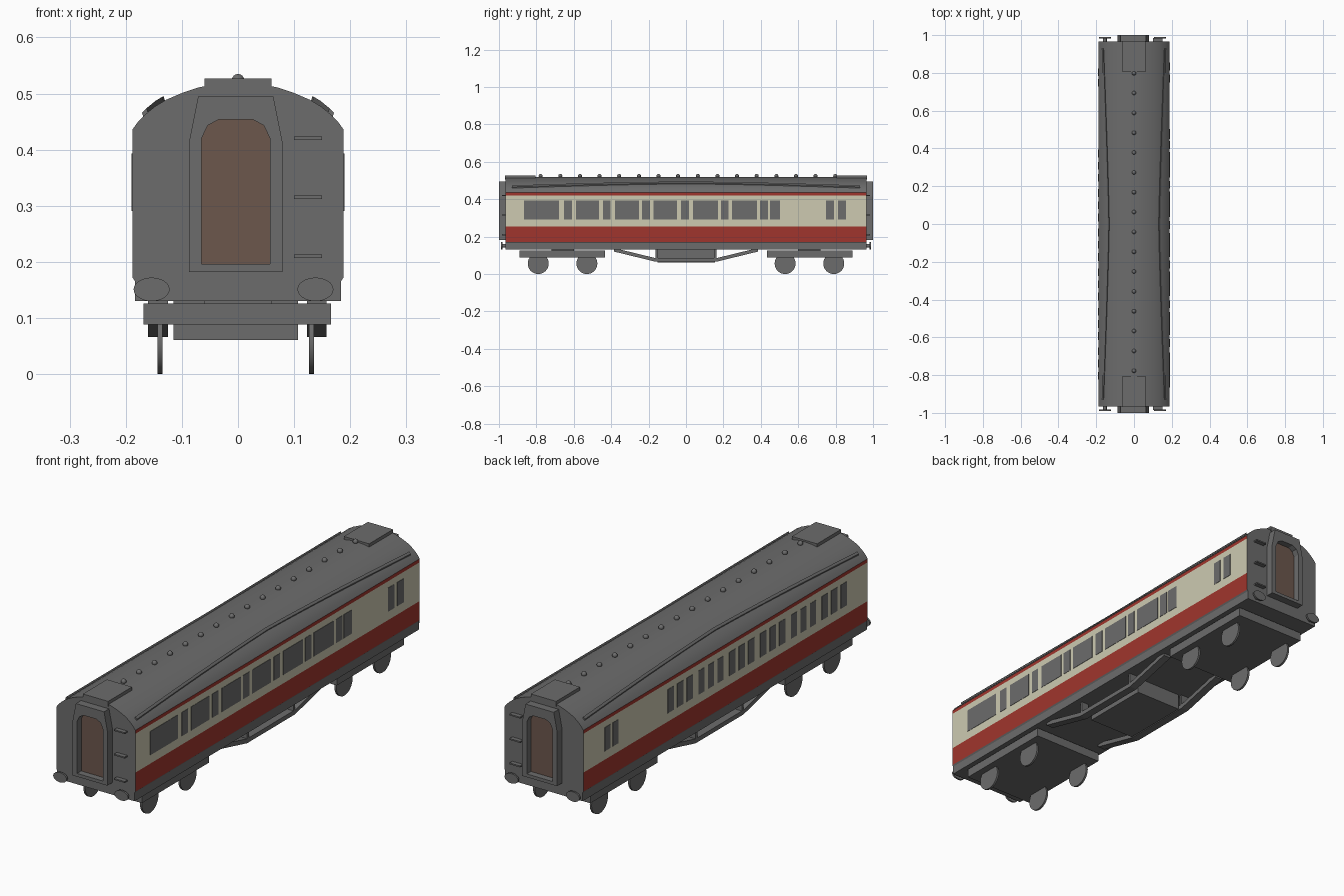
import bpy, bmesh, math
from mathutils import Matrix

if "Cube" in bpy.data.objects:
    bpy.data.objects.remove(bpy.data.objects["Cube"])


def material(name, rgb):
    m = bpy.data.materials.new(name)
    m.diffuse_color = (*rgb, 1)
    m.use_nodes = True
    m.node_tree.nodes["Principled BSDF"].inputs["Base Color"].default_value = m.diffuse_color
    return m


GREY = material("grey", (0.15, 0.15, 0.15))
RED = material("red", (0.35, 0.036, 0.026))
CREAM = material("cream", (0.61, 0.59, 0.44))
BROWN = material("brown", (0.15, 0.095, 0.073))


def finish(name, bm, mats, smooth=0):
    bmesh.ops.recalc_face_normals(bm, faces=bm.faces)
    me = bpy.data.meshes.new(name)
    bm.to_mesh(me)
    bm.free()
    for m in mats:
        me.materials.append(m)
    if smooth:
        for p in me.polygons:
            p.use_smooth = True
        me.set_sharp_from_angle(angle=math.radians(smooth))
    ob = bpy.data.objects.new(name, me)
    bpy.context.collection.objects.link(ob)
    return ob


def loft(name, rings, mats, loop=False, smooth=0, rule=None):
    """Bridge rings of points, capping the ends or joining them in a loop."""
    bm = bmesh.new()
    vs = [[bm.verts.new(p) for p in r] for r in rings]
    n = len(vs[0])
    pairs = list(zip(vs, vs[1:])) + ([(vs[-1], vs[0])] if loop else [])
    for a, b in pairs:
        for i in range(n):
            j = (i + 1) % n
            bm.faces.new((a[i], a[j], b[j], b[i]))
    if not loop:
        bm.faces.new(vs[0])
        bm.faces.new(vs[-1])
    if rule:
        bm.normal_update()
        for f in bm.faces:
            f.material_index = rule(f)
    return finish(name, bm, mats, smooth)


def boxes(name, spans, mat):
    """One object made of boxes given as (x0, x1, y0, y1, z0, z1)."""
    bm = bmesh.new()
    for x0, x1, y0, y1, z0, z1 in spans:
        mtx = (Matrix.Translation(((x0 + x1) / 2, (y0 + y1) / 2, (z0 + z1) / 2))
               @ Matrix.Diagonal((x1 - x0, y1 - y0, z1 - z0, 1)))
        bmesh.ops.create_cube(bm, size=1, matrix=mtx)
    return finish(name, bm, [mat])


def disc(bm, centre, rx, rz, depth, axis, sides=32):
    turn = Matrix.Rotation(math.pi / 2, 4, 'Y' if axis == 'x' else 'X')
    scale = Matrix.Diagonal((rx, rx, rz, 1)) if axis == 'y' else Matrix.Diagonal((1, rx, rz, 1))
    if axis == 'y':
        scale[1][1] = 1
    bmesh.ops.create_cone(bm, cap_ends=True, segments=sides, radius1=1, radius2=1, depth=depth,
                          matrix=Matrix.Translation(centre) @ scale @ turn)


# Body shell with arched roof, coloured in bands by height
ROOF = [(0.188, 0.436), (0.178, 0.450), (0.165, 0.463), (0.148, 0.477), (0.128, 0.489),
        (0.100, 0.501), (0.070, 0.511), (0.035, 0.518), (0.0, 0.520)]
half = [(0.184, 0.13), (0.184, 0.166), (0.188, 0.172), (0.188, 0.254), (0.188, 0.421)] + ROOF
outline = half + [(-x, z) for x, z in reversed(half[:-1])]


def band(f):
    z = f.calc_center_median().z
    if abs(f.normal.x) < 0.9 or z < 0.17 or z > 0.436:
        return 0
    return 2 if 0.254 < z < 0.421 else 1


loft("coach_body", [[(x, y, z) for x, z in outline] for y in (-0.966, 0.966)],
     [GREY, RED, CREAM], smooth=30, rule=band)

# Corridor side windows (right) and compartment side windows (left)
right = [(-0.866, -0.679), (-0.652, -0.610), (-0.588, -0.465), (-0.444, -0.404), (-0.380, -0.251),
         (-0.235, -0.193), (-0.174, -0.048), (-0.027, 0.016), (0.037, 0.171), (0.187, 0.227),
         (0.246, 0.380), (0.396, 0.439), (0.449, 0.503), (0.749, 0.791), (0.813, 0.856)]
left = [(0.783, 0.822), (0.728, 0.767)]
for g in range(6):
    for k in range(3):
        y1 = 0.394 - 0.2095 * g - 0.0645 * k
        left.append((y1 - 0.041, y1))
boxes("right_windows", [(0.187, 0.1895, a, b, 0.291, 0.393) for a, b in right], GREY)
boxes("left_windows", [(-0.1895, -0.187, a, b, 0.291, 0.393) for a, b in left], GREY)


# Curved rain strips on the roof
def roof_z(x):
    for (xa, za), (xb, zb) in zip(ROOF, ROOF[1:]):
        if xb <= x <= xa:
            return za + (zb - za) * (xa - x) / (xa - xb)


for side, label in ((1, "right"), (-1, "left")):
    rings = []
    for i in range(17):
        y = -0.93 + 1.86 * i / 16
        x = 0.134 + 0.030 * min(1, abs(y) / 0.93) ** 1.2
        z = roof_z(x)
        rings.append([(side * (x + dx), y, z + dz) for dx, dz in
                      ((-0.006, -0.004), (0.004, -0.008), (0.007, 0.002), (-0.001, 0.010))])
    loft(label + "_rain_strip", rings, [GREY])

# Domed roof ventilators
bm = bmesh.new()
for i in range(16):
    bmesh.ops.create_uvsphere(bm, u_segments=12, v_segments=8, radius=0.011,
                              matrix=Matrix.Translation((0, 0.798 - 0.105 * i, 0.524)))
finish("roof_ventilators", bm, [GREY], 40)

# End details: roof plate, gangway frame, door, rungs, buffers
outer = [(-0.083, 0.182), (0.083, 0.182), (0.083, 0.415), (0.075, 0.455),
         (0.067, 0.495), (-0.067, 0.495), (-0.075, 0.455), (-0.083, 0.415)]
inner = [(-0.061, 0.196), (0.061, 0.196), (0.061, 0.420), (0.050, 0.443),
         (0.030, 0.454), (-0.030, 0.454), (-0.050, 0.443), (-0.061, 0.420)]
OFF = -0.004
for s, label in ((-1, "front"), (1, "back")):
    def span(a, b):
        return tuple(sorted((s * a, s * b)))

    def ring(pts, y):
        return [(x + OFF, s * y, z) for x, z in pts]

    boxes(label + "_roof_plate", [(-0.06, 0.06, *span(0.805, 0.968), 0.505, 0.527)], GREY)
    loft(label + "_gangway", [ring(outer, 1.0), ring(inner, 1.0), ring(inner, 0.964),
                              ring(outer, 0.964)], [GREY], loop=True)
    loft(label + "_door", [ring(inner, 0.964), ring(inner, 0.972)], [BROWN])
    boxes(label + "_rungs", [(0.10, 0.15, *span(0.96, 0.985), z - 0.003, z + 0.003)
                             for z in (0.21, 0.315, 0.42)], GREY)
    bm = bmesh.new()
    for x in (-0.154, 0.138):
        disc(bm, (x, s * 0.986, 0.151), 0.032, 0.021, 0.008, 'y')
        disc(bm, (x, s * 0.972, 0.151), 0.010, 0.010, 0.026, 'y', 16)
    finish(label + "_buffers", bm, [GREY], 40)

    # Bogie frame and its four wheels
    boxes(label + "_bogie", [(-0.168, 0.166, *span(0.434, 0.89), 0.088, 0.126),
                             (-0.06, 0.06, *span(0.60, 0.72), 0.12, 0.135)], GREY)
    bm = bmesh.new()
    for y in (0.53, 0.79):
        for x in (-0.139, 0.131):
            disc(bm, (x, s * y, 0.056), 0.056, 0.056, 0.009, 'x')
    finish(label + "_wheels", bm, [GREY], 40)

# Underframe trusses and central equipment box
for x0, x1, label in ((-0.16, -0.125, "left"), (0.123, 0.158, "right")):
    rings = [[(x0, y, z), (x1, y, z), (x1, y, z + 0.019), (x0, y, z + 0.019)]
             for y, z in ((-0.385, 0.120), (-0.163, 0.066), (0.163, 0.066), (0.385, 0.120))]
    loft(label + "_truss", rings, [GREY])
    boxes(label + "_truss_posts", [(x0, x1, y - 0.006, y + 0.006, 0.07, 0.132)
                                   for y in (-0.157, 0.157)], GREY)
boxes("equipment_box", [(-0.115, 0.107, -0.152, 0.155, 0.061, 0.132)], GREY)
